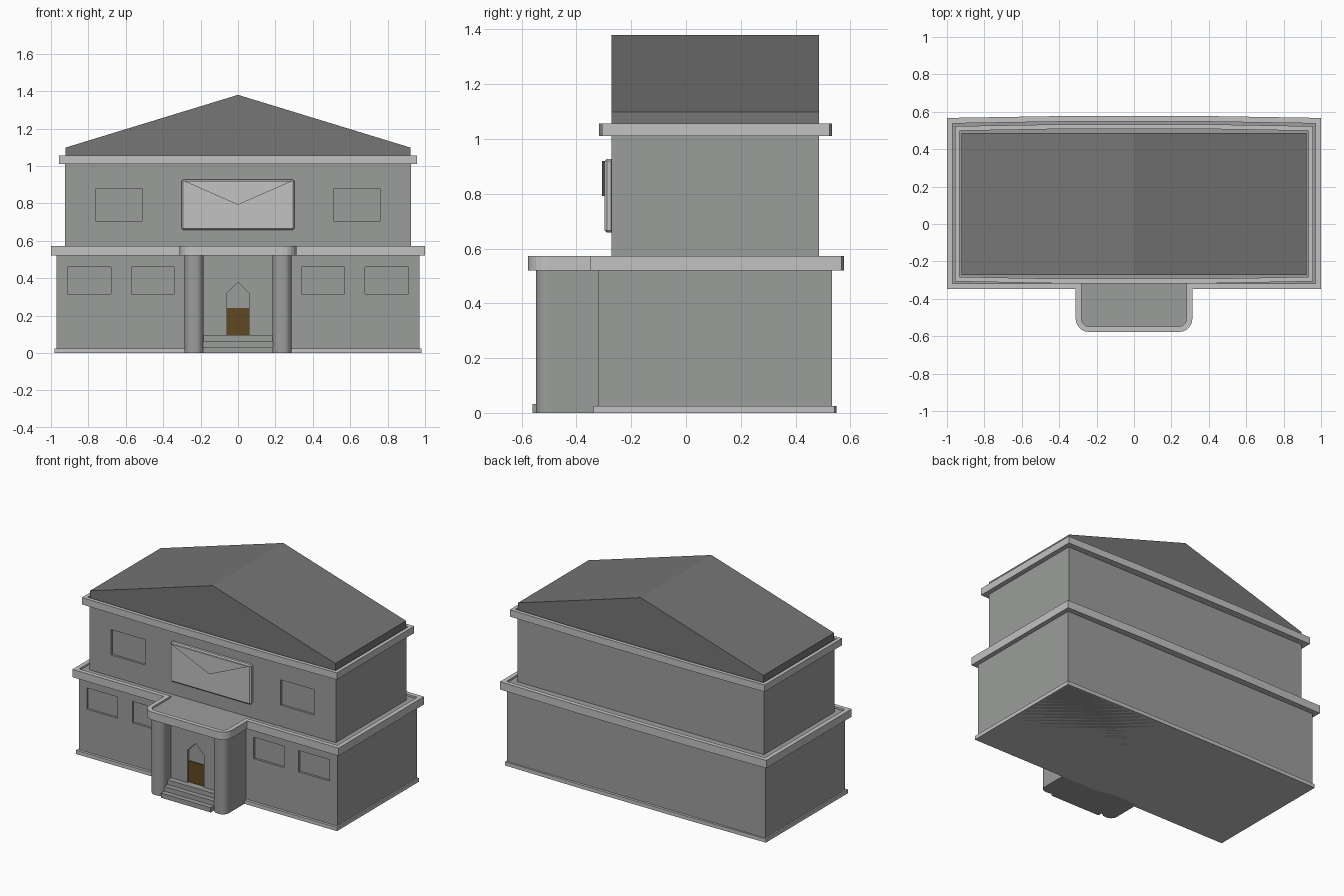
import bpy, bmesh, math
from mathutils import Vector

if "Cube" in bpy.data.objects:
    bpy.data.objects.remove(bpy.data.objects["Cube"])


def mat(name, rgb):
    m = bpy.data.materials.new(name)
    m.diffuse_color = (*rgb, 1)
    m.use_nodes = True
    m.node_tree.nodes["Principled BSDF"].inputs["Base Color"].default_value = m.diffuse_color
    return m


WALL = mat("wall grey", (0.33, 0.34, 0.33))
TRIM = mat("trim light grey", (0.54, 0.54, 0.54))
ROOF = mat("roof dark grey", (0.18, 0.18, 0.18))
DOOR = mat("door brown", (0.115, 0.065, 0.015))


def prism(name, pts, a, b, mats, axis="z", rim=0, drop=0):
    """Extrude a 2D outline along z or y; optionally sink the top inside a rim."""
    bm = bmesh.new()
    place = (lambda p, h: (p[0], p[1], h)) if axis == "z" else (lambda p, h: (p[0], h, p[1]))
    lo = [bm.verts.new(place(p, a)) for p in pts]
    hi = [bm.verts.new(place(p, b)) for p in pts]
    n = len(pts)
    bm.faces.new(lo[::-1])
    top = bm.faces.new(hi)
    for i in range(n):
        j = (i + 1) % n
        bm.faces.new((lo[i], lo[j], hi[j], hi[i]))
    bmesh.ops.recalc_face_normals(bm, faces=bm.faces[:])
    if rim:
        bmesh.ops.inset_region(bm, faces=[top], thickness=rim, use_even_offset=True)
        floor = bmesh.ops.extrude_discrete_faces(bm, faces=[top])["faces"][0]
        vs = list(floor.verts)
        # build the inner lip of the rim
        ring = [e for e in bm.edges if e.is_boundary and e not in floor.edges[:]]
        for v in vs:
            v.co.z -= drop
        bmesh.ops.bridge_loops(bm, edges=ring + list(floor.edges))
        floor.material_index = 1
        bmesh.ops.recalc_face_normals(bm, faces=bm.faces[:])
    me = bpy.data.meshes.new(name)
    bm.to_mesh(me)
    bm.free()
    for m in mats:
        me.materials.append(m)
    ob = bpy.data.objects.new(name, me)
    bpy.context.collection.objects.link(ob)
    return ob


def rect(x0, x1, y0, y1):
    return [(x0, y0), (x1, y0), (x1, y1), (x0, y1)]


def arc(cx, cy, r, a0, a1, n=5):
    return [(cx + r * math.cos(math.radians(a0 + (a1 - a0) * i / n)),
             cy + r * math.sin(math.radians(a0 + (a1 - a0) * i / n))) for i in range(n + 1)]


def bowed(w, y0, y1, bow, front_bow=0):
    """Rectangle whose long edges bulge slightly."""
    front = [(-w, y0 + front_bow), (-w * .45, y0), (w * .45, y0), (w, y0 + front_bow)]
    if not front_bow:
        front = [(-w, y0), (w, y0)]
    return front + [(w, y1 - bow), (w * .4, y1), (-w * .4, y1), (-w, y1 - bow)]


def cut(ob, outlines, y0, y1):
    """Cut recesses into a wall, entering from the front."""
    for pts in outlines:
        c = prism("cutter", pts, y0, y1, [WALL], "y")
        c.hide_render = True
        mod = ob.modifiers.new("recess", "BOOLEAN")
        mod.operation, mod.solver, mod.object = "DIFFERENCE", "EXACT", c
        bpy.context.view_layer.objects.active = ob
        bpy.ops.object.modifier_apply(modifier=mod.name)
        bpy.data.objects.remove(c)


# storeys with recessed windows
lower = prism("lower_storey", rect(-.97, .97, -.32, .533), 0, .53, [WALL])
cut(lower, [rect(*sorted((s * a, s * b)), .315, .46) for s in (-1, 1)
            for a, b in ((.34, .57), (.68, .912))], -.4, -.305)
upper = prism("upper_storey", rect(-.925, .925, -.272, .485), .54, 1.03, [WALL])
cut(upper, [rect(*sorted((s * .51, s * .762)), .705, .877) for s in (-1, 1)], -.35, -.257)

# plinth, middle ledge with porch canopy, upper cornice
prism("plinth", bowed(.98, -.338, .55, .008), 0, .025, [TRIM])
r = .07
canopy = ([(-1, -.348), (-.312, -.348)] + arc(-.312 + r, -.577 + r, r, 180, 270)
          + arc(.312 - r, -.577 + r, r, 270, 360)
          + [(.312, -.348), (1, -.348), (1, .567), (.4, .577), (-.4, .577), (-1, .567)])
prism("middle_ledge", canopy, .52, .573, [TRIM, WALL], rim=.03, drop=.012)
prism("upper_cornice", bowed(.957, -.317, .533, .01, .01), 1.01, 1.057, [TRIM, WALL],
      rim=.025, drop=.01)

# gabled roof
prism("roof", [(-.922, 1.03), (.922, 1.03), (.922, 1.098), (0, 1.38), (-.922, 1.098)],
      -.272, .486, [ROOF], "y")

# porch piers with rounded fronts
q = .042
for s, side in ((-1, "left"), (1, "right")):
    c = s * .235
    pts = [(c - .05, -.31)] + arc(c - .05 + q, -.548 + q, q, 180, 270) \
        + arc(c + .05 - q, -.548 + q, q, 270, 360) + [(c + .05, -.31)]
    prism(side + "_porch_pier", pts, 0, .53, [WALL])

# entrance wall with pointed door recess, door and steps
entry = prism("entrance_wall", rect(-.19, .19, -.455, -.31), 0, .53, [WALL])
cut(entry, [[(-.062, .095), (.062, .095), (.062, .315), (0, .378), (-.062, .315)]], -.5, -.437)
prism("door", rect(-.06, .06, .095, .24), -.443, -.43, [DOOR], "y")
for i in range(3):
    prism("step_%d" % (i + 1), rect(-.187, .187, -.56 + .034 * i, -.44),
          .032 * i, .032 * (i + 1), [WALL])

# sign board with envelope-style triangular flap
board = prism("sign_board", rect(-.302, .302, .658, .927), -.297, -.265, [TRIM], "y")
bev = board.modifiers.new("bevel", "BEVEL")
bev.width, bev.segments = .008, 1
prism("sign_flap", [(-.292, .92), (0, .792), (.292, .92)], -.307, -.295, [TRIM], "y")
